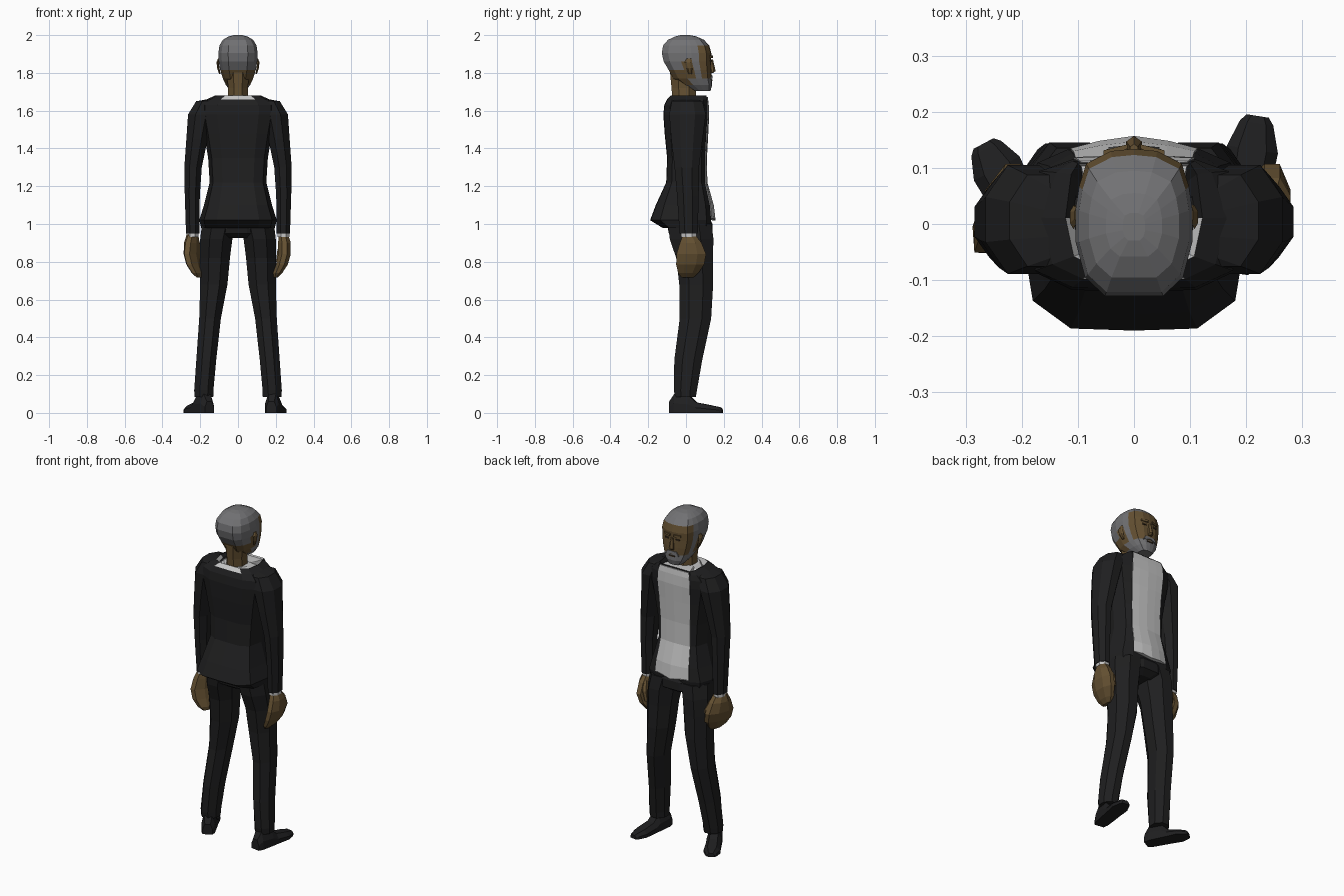
import bpy, bmesh, math
from mathutils import Vector


def material(name, rgb):
    m = bpy.data.materials.new(name)
    m.diffuse_color = (*rgb, 1)
    return m


SUIT = material("black suit", (0.0135, 0.0135, 0.0142))
SHOE = material("black shoe leather", (0.0135, 0.0135, 0.0145))
SHIRT = material("white shirt", (0.56, 0.56, 0.56))
SKIN = material("brown skin", (0.13, 0.082, 0.032))
HAIR = material("grey hair", (0.168, 0.168, 0.175))
DARK = material("dark brown", (0.045, 0.028, 0.014))


def loft(name, rings, mats, rule=None):
    """Closed, capped skin through rings of points; rule(centre, normal) picks a material."""
    bm = bmesh.new()
    vs = [[bm.verts.new(p) for p in r] for r in rings]
    n = len(vs[0])
    for a, b in zip(vs, vs[1:]):
        for i in range(n):
            j = (i + 1) % n
            bm.faces.new((a[i], a[j], b[j], b[i]))
    bm.faces.new(vs[0][::-1])
    bm.faces.new(vs[-1])
    bmesh.ops.recalc_face_normals(bm, faces=bm.faces)
    if rule:
        for f in bm.faces:
            f.material_index = rule(f.calc_center_median(), f.normal)
    me = bpy.data.meshes.new(name)
    bm.to_mesh(me)
    bm.free()
    for m in mats:
        me.materials.append(m)
    ob = bpy.data.objects.new(name, me)
    bpy.context.collection.objects.link(ob)
    return ob


def oval(x, y, z, rx, ry, n=8):
    return [(x + rx * math.cos(t), y + ry * math.sin(t), z)
            for t in (2 * math.pi * (i + 0.5) / n for i in range(n))]


def mirrored(half):
    """Complete a ring from its +x half; points on x = 0 are kept once."""
    return half + [(-x, y, z) for x, y, z in reversed(half) if x > 1e-6]


# Jacket: flared hem, narrow waist, broad shoulders, collar rolled in to the shirt
def jacket_ring(z, w, back, front, opening):
    return mirrored([(opening, front, z), (max(0.84 * w, opening + .012), 0.82 * front, z), (w, 0.1 * front, z),
                     (0.88 * w, 0.72 * back, z), (0.55 * w, 0.98 * back, z), (0, back, z)])


jacket = [(0.98, .195, -.125, .128, .11), (1.02, .205, -.19, .133, .118), (1.10, .18, -.16, .126, .11),
          (1.22, .15, -.105, .10, .10), (1.35, .158, -.10, .10, .10), (1.48, .18, -.113, .107, .105),
          (1.58, .20, -.12, .115, .11), (1.63, .20, -.115, .115, .11), (1.66, .165, -.10, .112, .108),
          (1.68, .122, -.08, .108, .10), (1.65, .10, -.07, .09, .08)]
loft("jacket", [jacket_ring(*r) for r in jacket], [SUIT, SHIRT],
     lambda c, n: int(c.z > 1.645 and n.z > 0.3 and Vector((c.x, c.y - 0.01)).length < 0.112
                      and abs(c.x) < 0.115))

# Shirt front showing through the open jacket, turning in at the neck
shirt = []
for z, w, edge, mid in [(1.03, .113, .135, .157), (1.10, .108, .130, .147), (1.22, .10, .105, .113),
                        (1.35, .10, .104, .111), (1.48, .104, .111, .118), (1.58, .108, .119, .123),
                        (1.64, .104, .118, .12), (1.672, .096, .112, .115), (1.674, .088, .075, .085)]:
    shirt.append(mirrored([(0, mid, z - 0.012 * (z < 1.05)), (0.55 * w, 0.6 * mid + 0.4 * edge, z),
                           (w, edge, z), (0.8 * w, 0.03, z)]))
loft("shirt_front", shirt, [SHIRT])

# Shirt collar around the neck
loft("shirt_collar", [oval(0, .01, 1.63, .106, .092, 10), oval(0, .01, 1.658, .103, .09, 10),
                      oval(0, .0, 1.672, .08, .08, 10)], [SHIRT])

# Trousers: seat and two legs
loft("trouser_seat", [oval(0, .02, 1.06, .145, .09, 12), oval(0, .02, 1.0, .185, .125, 12),
                      oval(0, .025, .95, .185, .12, 12), oval(0, .025, .925, .09, .08, 12)], [SUIT])
for side, s in (("left", -1), ("right", 1)):
    leg = [(.10, .02, 1.0, .098, .125), (.115, .03, .92, .092, .125), (.122, .045, .82, .086, .105),
           (.128, .054, .68, .078, .097), (.148, .05, .50, .062, .09), (.168, .012, .28, .057, .08),
           (.181, -.003, .12, .055, .066), (.181, -.003, .085, .054, .06)]
    loft(side + "_trouser_leg", [oval(s * x, y, z, rx, ry) for x, y, z, rx, ry in leg], [SUIT])

    # Sleeve with rounded shoulder
    arm = [(.12, .0, 1.662, .035, .06), (.168, .006, 1.65, .058, .088), (.197, .008, 1.58, .073, .105),
           (.217, .005, 1.45, .061, .09), (.238, .004, 1.30, .05, .07), (.242, .01, 1.15, .043, .062),
           (.240, .014, .95, .038, .052)]
    loft(side + "_sleeve", [oval(s * x, y, z, rx, ry) for x, y, z, rx, ry in arm], [SUIT])
    loft(side + "_cuff", [oval(s * .24, .015, .96, .034, .044), oval(s * .24, .015, .932, .034, .044)], [SHIRT])

    # Half closed hand and thumb, the left one rolled inward
    roll = 0.35 if s < 0 else 0.0
    hand = [(.24, .016, .945, .028, .034), (.246, .025, .90, .036, .062), (.246, .028, .84, .036, .085),
            (.232, .022, .785, .034, .08), (.21, .012, .74, .026, .058), (.20, .008, .718, .012, .035)]
    thumb = [(.235, .055, .91, .016, .018), (.222, .08, .86, .016, .018), (.21, .08, .80, .011, .013)]
    for part, rows, n in (("hand", hand, 8), ("thumb", thumb, 6)):
        loft(side + "_" + part, [[(x - s * roll * (y - .02), y, z) for x, y, z in oval(s * cx, cy, cz, rx, ry, n)]
                                 for cx, cy, cz, rx, ry in rows], [SKIN])

    # Shoe, turned outward
    turn, length, ankle = (math.radians(28), 0.8, .192) if s < 0 else (math.radians(9), 0.96, .19)
    rings = []
    for y, w, h in [(-.088, .028, .06), (-.06, .038, .10), (.02, .041, .09), (.06, .042, .055),
                    (.14, .046, .04), (.19, .03, .03), (.203, .02, .022)]:
        y = y * length if y > 0 else y
        ring = []
        for x, z in ((-w, 0), (w, 0), (w, .5 * h), (.55 * w, h), (-.55 * w, h), (-w, .5 * h)):
            ring.append((s * ankle + x * math.cos(turn) + s * y * math.sin(turn),
                         y * math.cos(turn) - s * x * math.sin(turn), z))
        rings.append(ring)
    loft(side + "_shoe", rings, [SHOE])

    # Ear
    loft(side + "_ear", [oval(s * .096, .022, 1.795, .005, .009, 6), oval(s * .104, .018, 1.825, .007, .016, 6),
                         oval(s * .108, .012, 1.855, .007, .021, 6), oval(s * .102, .016, 1.875, .005, .013, 6)],
         [SKIN])

    # Eye and brow plates
    loft(side + "_eye", [[(s * x, .1335 - .16 * (x - .04) + d, z) for x, z in
                          ((.024, 1.859), (.048, 1.859), (.048, 1.867), (.024, 1.867))] for d in (-.004, .001)], [DARK])
    loft(side + "_brow", [[(s * x, .134 - .25 * (x - .035) + d, z) for x, z in
                           ((.012, 1.88), (.054, 1.88), (.054, 1.892), (.012, 1.892))] for d in (-.006, .002)], [SKIN])

# Neck
loft("neck", [oval(0, -.008, 1.64, .06, .068), oval(0, -.012, 1.72, .056, .07),
              oval(0, -.015, 1.82, .067, .077)], [SKIN])


# Head: squarish in front, rounded behind, hair and beard picked by position
def head_ring(z, w, back, front):
    mid, half = (front + back) / 2, (front - back) / 2
    sect = ((0, 1), (.4, .97), (.82, .8), (.94, .5), (1, .2), (1, -.25), (.84, -.72), (.5, -.97))
    return mirrored([(w * a, mid + half * t, z) for a, t in sect])


def head_colour(c, n):
    cap = c.z > 1.945 or (c.z > 1.815 and c.y < -0.02) or (c.z > 1.86 and c.y < 0.035)
    sideburn = 0.03 < c.y < 0.08 and c.z > 1.74 and abs(c.x) > 0.06
    beard = c.z < 1.765 and c.y > 0.035
    return int(cap or sideburn or beard)


head = [(1.705, .04, .04, .13), (1.735, .064, -.02, .138), (1.77, .08, -.07, .136), (1.815, .094, -.095, .135),
        (1.86, .102, -.122, .133), (1.905, .104, -.132, .134), (1.945, .098, -.125, .123),
        (1.975, .08, -.098, .095), (1.993, .05, -.06, .055), (2.0, .02, -.03, .02)]
loft("head", [head_ring(*r) for r in head], [SKIN, HAIR], head_colour)

# Nose, moustache and mouth
loft("nose", [oval(0, .13, 1.80, .016, .014, 6), oval(0, .137, 1.81, .016, .02, 6),
              oval(0, .132, 1.87, .008, .011, 6)], [SKIN])
loft("moustache", [[(x, y + d, z) for x, y, z in ((-.045, .132, 1.765), (0, .136, 1.777), (.045, .132, 1.765),
                                                  (.03, .133, 1.79), (-.03, .133, 1.79))] for d in (-.003, .005)],
     [HAIR])
loft("mouth", [[(x, .138 + d, z) for x, z in ((-.02, 1.757), (.02, 1.757), (.02, 1.764), (-.02, 1.764))]
               for d in (-.004, .002)], [DARK])
